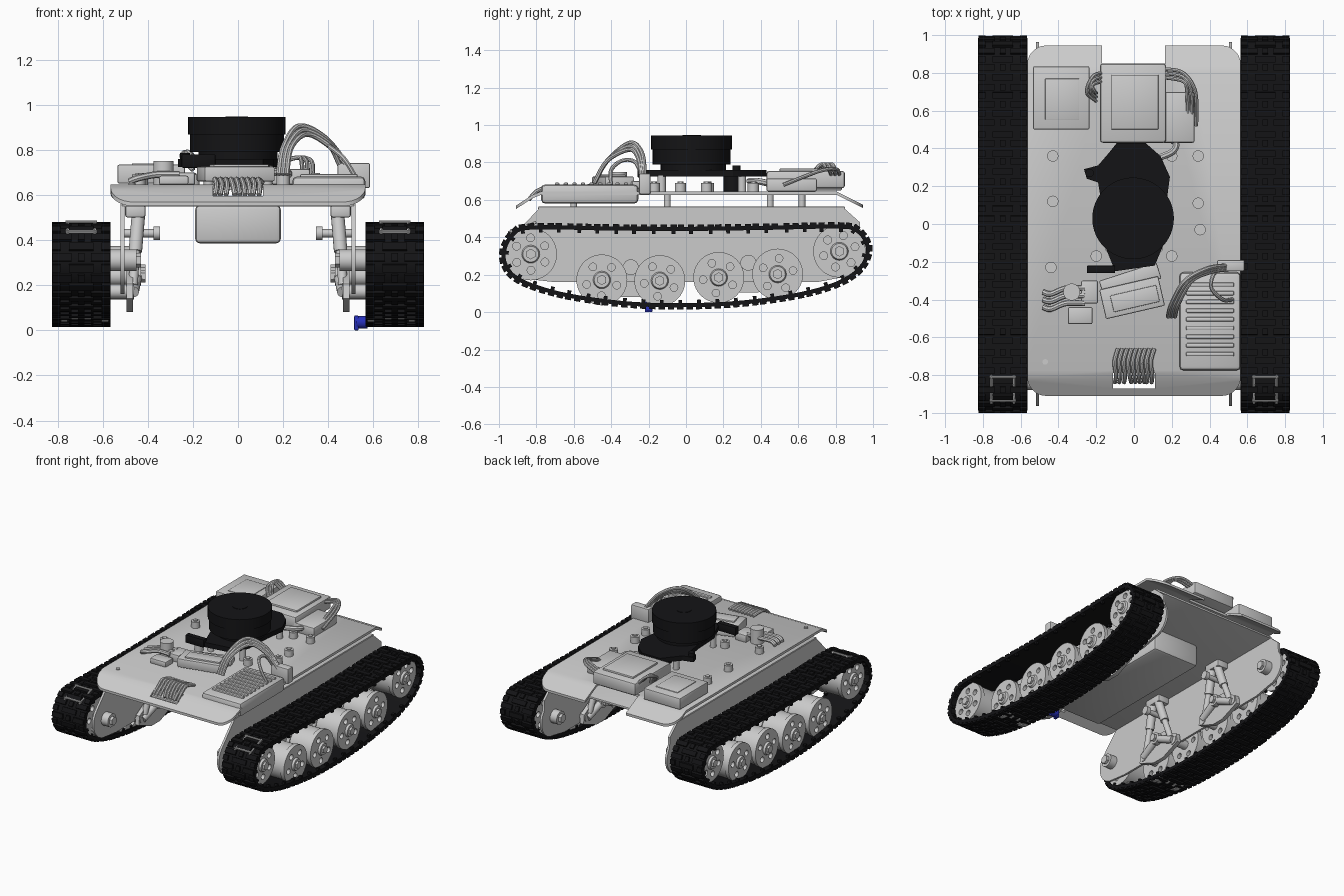
import bpy, bmesh, math, random
from mathutils import Matrix, Vector

if "Cube" in bpy.data.objects:
    bpy.data.objects.remove(bpy.data.objects["Cube"])

random.seed(4)
YZ = Matrix(((0, 0, 1, 0), (1, 0, 0, 0), (0, 1, 0, 0), (0, 0, 0, 1)))  # local xy -> world yz


def material(name, col):
    m = bpy.data.materials.new(name)
    m.diffuse_color = (*col, 1)
    m.use_nodes = True
    m.node_tree.nodes["Principled BSDF"].inputs["Base Color"].default_value = m.diffuse_color
    return m


BLACK = material("black_rubber", (0.007, 0.007, 0.008))
BLUE = material("blue_plastic", (0.02, 0.03, 0.5))


def add(name, bm, mat=None):
    me = bpy.data.meshes.new(name)
    bmesh.ops.recalc_face_normals(bm, faces=bm.faces)
    bm.to_mesh(me)
    bm.free()
    me.shade_smooth()
    me.set_sharp_from_angle(angle=math.radians(32))
    if mat:
        me.materials.append(mat)
    ob = bpy.data.objects.new(name, me)
    bpy.context.collection.objects.link(ob)
    return ob


def box(name, lo, hi, rot=0, bevel=0.008, mat=None):
    lo, hi = Vector(lo), Vector(hi)
    bm = bmesh.new()
    bmesh.ops.create_cube(bm, matrix=Matrix.Diagonal((*(hi - lo), 1)))
    if bevel:
        bmesh.ops.bevel(bm, geom=bm.edges[:], offset=bevel, segments=2, affect='EDGES', profile=0.5)
    bm.transform(Matrix.Translation((lo + hi) / 2) @ Matrix.Rotation(math.radians(rot), 4, 'Z'))
    return add(name, bm, mat)


def rod(name, a, b, r, segs=24, r2=None, mat=None):
    a, b = Vector(a), Vector(b)
    bm = bmesh.new()
    bmesh.ops.create_cone(bm, cap_ends=True, segments=segs, radius1=r, radius2=r if r2 is None else r2,
                          depth=(b - a).length)
    bm.transform(Matrix.Translation((a + b) / 2) @ (b - a).to_track_quat('Z', 'Y').to_matrix().to_4x4())
    return add(name, bm, mat)


def curve_bmesh(cu, loops, cyclic, m=Matrix()):
    for pts in loops:
        sp = cu.splines.new('POLY')
        sp.points.add(len(pts) - 1)
        for p, q in zip(sp.points, pts):
            p.co = (*q, 0, 1) if len(q) == 2 else (*q, 1)
        sp.use_cyclic_u = cyclic
    tmp = bpy.data.objects.new("tmp", cu)
    bpy.context.collection.objects.link(tmp)
    me = bpy.data.meshes.new_from_object(tmp.evaluated_get(bpy.context.evaluated_depsgraph_get()))
    bpy.data.objects.remove(tmp)
    bm = bmesh.new()
    bm.from_mesh(me)
    bpy.data.meshes.remove(me)
    bmesh.ops.remove_doubles(bm, verts=bm.verts, dist=1e-5)
    bm.transform(m)
    return bm


def plate(loops, thick, m=Matrix()):
    cu = bpy.data.curves.new("outline", 'CURVE')
    cu.dimensions, cu.fill_mode, cu.extrude = '2D', 'BOTH', thick / 2
    return curve_bmesh(cu, loops, True, m)


def smooth_path(pts, n, closed=False):
    P = [Vector(p) for p in pts]
    P = [P[-1]] + P + P[:2] if closed else [P[0]] + P + [P[-1]]
    out = []
    for a, b, c, d in zip(P, P[1:], P[2:], P[3:]):
        for t in (k / n for k in range(n)):
            out.append(0.5 * (2 * b + (c - a) * t + (2*a - 5*b + 4*c - d) * t*t + (3*b - a - 3*c + d) * t**3))
    return out if closed else out + [P[-1]]


def cable(name, pts, r=0.012, mat=None):
    cu = bpy.data.curves.new("path", 'CURVE')
    cu.dimensions, cu.bevel_depth, cu.bevel_resolution, cu.use_fill_caps = '3D', r, 2, True
    return add(name, curve_bmesh(cu, [smooth_path(pts, 8)], False), mat)


def circle(x, y, r, n=40, a0=0, a1=360):
    k = n if a1 - a0 == 360 else n - 1
    return [(x + r * math.cos(math.radians(a0 + (a1 - a0) * i / k)),
             y + r * math.sin(math.radians(a0 + (a1 - a0) * i / k))) for i in range(n)]


# ---------- tracks ----------
LOOP = [(-.83, .475), (-.4, .47), (0, .468), (.4, .473), (.83, .48), (.93, .455), (.99, .375), (.99, .29), (.93, .2),
        (.8, .125), (.6, .07), (.3, .028), (0, .014), (-.3, .022), (-.6, .06), (-.8, .11), (-.93, .17), (-.99, .25),
        (-.995, .34), (-.94, .435)]
dense = smooth_path(LOOP, 30, True)
dense.append(dense[0])
total, N = sum((b - a).length for a, b in zip(dense, dense[1:])), 88
links, run = [], 0
for a, b in zip(dense, dense[1:]):
    if run >= total / N * len(links) and len(links) < N:
        t = (b - a).normalized()
        links.append((a, t, Vector((-t.y, t.x))))
    run += (b - a).length


def track(side):
    cx = side * 0.695
    bm = bmesh.new()
    rings = [[bm.verts.new((cx + x, *(p - n * o))) for x, o in ((-.13, .012), (.13, .012), (.13, .034), (-.13, .034))]
             for p, t, n in links]
    for r, q in zip(rings, rings[1:] + rings[:1]):
        for k in range(4):
            bm.faces.new((r[k], r[k - 1], q[k - 1], q[k]))
    for i, (p, t, n) in enumerate(links):
        rot = Matrix(((1, 0, 0, 0), (0, t.x, n.x, 0), (0, t.y, n.y, 0), (0, 0, 0, 1)))
        pads = ((-.085, .085), (.085, .085), (0, .03)) if i % 2 else ((0, .11), (-.11, .038), (.11, .038))
        parts = [(x, w, .034, .008, .016) for x, w in pads] + [(x, .02, .02, .041, .02) for x in (-.118, .118) if i % 2]
        for x, w, l, off, h in parts:
            c = p - n * off
            bmesh.ops.create_cube(bm, matrix=Matrix.Translation((cx + x, c.x, c.y)) @ rot @ Matrix.Diagonal((w, l, h, 1)))
    add("track", bm, BLACK)
    # bright joining pins near the front of the track
    for dx in (-.06, .06):
        rod("track_joint_bar", (cx + dx, -.95, .425), (cx + dx, -.80, .48), .007, 8)
    for y, z in ((-.935, .437), (-.81, .479)):
        rod("track_joint_pin", (cx - .07, y, z), (cx + .07, y, z), .007, 8)


# ---------- wheels, side plates and suspension ----------
def wheel(name, s, y, z, r, holes, turn):
    rod(name + "_drum", (s * .60, y, z), (s * .755, y, z), r * .95, 40)
    ring = [circle(y + .62 * r * math.cos(a), z + .62 * r * math.sin(a), r * .15, 14)
            for a in (turn + 2 * math.pi * k / holes for k in range(holes))]
    for x in (.59, .77):
        add(name + "_disc", plate([circle(y, z, r)] + ring, .03, Matrix.Translation((s * x, 0, 0)) @ YZ))
    rod(name + "_hub", (s * .78, y, z), (s * .80, y, z), r * .36, 24, r * .3)
    rod(name + "_nut", (s * .79, y, z), (s * .815, y, z), r * .2, 6)
    rod(name + "_axle", (s * .46, y, z), (s * .6, y, z), .032)


SIDE = [(-.78, .56), (.84, .56), (.93, .48)] + circle(.83, .32, .135, 9, 40, -90)
SIDE += [(.7, .16), (-.7, .16)] + circle(-.83, .31, .135, 9, 270, 140)
for s in (-1, 1):
    track(s)
    add("side_plate", plate([SIDE], .016, Matrix.Translation((s * .512, 0, 0)) @ YZ))
    for y, z in ((-.45, .172), (-.14, .168), (.175, .185), (.49, .203)):
        wheel("road_wheel", s, y, z, .136, 5, random.random())
    for y, z in ((-.83, .31), (.82, .325)):
        wheel("end_wheel", s, y, z, .14, 6, random.random())
        rod("end_shaft", (s * .45, y, z), (s * .575, y, z), .048)
        rod("shaft_nut", (s * .43, y, z), (s * .455, y, z), .032, 6)
    for y, z in ((-.295, .17), (.333, .194)):
        rocker = [(y - .2, z - .03), (y - .05, z - .09), (y + .05, z - .09), (y + .2, z - .03), (y + .19, z + .035),
                  (y + .06, z + .11), (y - .06, z + .11), (y - .19, z + .035)]
        add("bogie_rocker", plate([rocker], .03, Matrix.Translation((s * .48, 0, 0)) @ YZ))
        rod("bogie_pivot", (s * .43, y, z + .07), (s * .58, y, z + .07), .042)
        rod("bogie_pivot_nut", (s * .41, y, z + .07), (s * .435, y, z + .07), .028, 6)
        for d in (-1, 1):
            rod("swing_arm", (s * .45, y, z + .07), (s * .465, y + d * .155, z), .026, 16)
            rod("spring_strut", (s * .445, y + d * .03, .5), (s * .465, y + d * .13, z + .03), .021, 16)
            rod("strut_sleeve", (s * .44, y + d * .025, .53), (s * .455, y + d * .08, .35), .03, 16)
        rod("strut_crossbar", (s * .35, y, .43), (s * .51, y, .43), .018, 16)
        rod("crossbar_cap", (s * .345, y, .43), (s * .375, y, .43), .03, 16)
        box("strut_bracket", (min(s * .41, s * .5), y - .07, .5), (max(s * .41, s * .5), y + .07, .555), 0, .01)
rod("blue_clip_pin", (.525, -.2, .035), (.575, -.2, .035), .028, 12, mat=BLUE)
box("blue_clip_tab", (.515, -.22, 0), (.535, -.18, .065), 0, .004, BLUE)

# ---------- lower hull and bent top deck ----------
box("lower_deck", (-.515, -.79, .548), (.515, .85, .564), 0, .004)
box("underside_box", (-.19, -.6, .385), (.19, .45, .555), 0, .02)
deck = circle(.465, -.81, .1, 8, 270, 360) + circle(.465, .845, .1, 8, 0, 90) + [(.165, .945), (.165, .78),
       (-.17, .78), (-.17, .945)] + circle(-.465, .845, .1, 8, 90, 180) + circle(-.465, -.81, .1, 8, 180, 270)
bm = plate([deck, [(-.11, -.87), (.11, -.87), (.11, -.79), (-.11, -.79)]], .018, Matrix.Translation((0, 0, .636)))
for y in (-.82, -.775, .805, .84):
    bmesh.ops.bisect_plane(bm, geom=bm.verts[:] + bm.edges[:] + bm.faces[:], plane_co=(0, y, 0), plane_no=(0, 1, 0))
for v in bm.verts:
    y = v.co.y
    v.co.z -= .4 * max(0, -.775 - y) + .25 * max(0, -.82 - y) + .5 * max(0, y - .805)
add("top_deck", bm)
for x in (-.43, .43):
    for y in (-.6, -.1, .45, .62):
        rod("deck_standoff", (x, y, .56), (x, y, .63), .018, 12)
for x, y in ((-.43, .36), (-.43, .12), (.34, .36), (.34, .11), (.35, -.03), (-.44, -.23), (-.2, -.17), (.2, -.17), (.2, .36)):
    rod("deck_stud", (x, y, .64), (x, y, .69), .03, 20)
    rod("stud_screw", (x, y, .69), (x, y, .697), .016, 6)
for x, y in ((-.47, -.73), (.37, -.74)):
    rod("deck_screw", (x, y, .64), (x, y, .652), .015, 12)

# ---------- scanner turret ----------
base = [(-.09, .43), (.06, .43), (.14, .36), (.19, .25), (.17, .1), (.16, -.1), (.11, -.22), (-.1, -.25), (-.16, -.1),
        (-.17, .1), (-.19, .22), (-.25, .24), (-.265, .29), (-.19, .31), (-.13, .38)]
add("scanner_base", plate([base], .035, Matrix.Translation((0, 0, .742))), BLACK)
rod("scanner_neck", (0, .04, .755), (0, .04, .8), .175, 48, mat=BLACK)
rod("scanner_drum", (-.005, .03, .79), (-.005, .03, .868), .208, 64, mat=BLACK)
rod("scanner_cap", (-.005, .03, .868), (-.005, .03, .945), .216, 64, mat=BLACK)
rod("scanner_cap_boss", (-.005, .03, .94), (-.005, .03, .948), .05, 32, mat=BLACK)
rod("scanner_motor", (0, .25, .645), (0, .25, .73), .05, 32, mat=BLACK)
rod("scanner_ear_screw", (-.235, .27, .75), (-.235, .27, .785), .022, 16, mat=BLACK)
box("scanner_front_tab", (-.25, -.26, .72), (-.1, -.22, .78), 0, .006, BLACK)
for x, y in ((-.13, -.13), (.13, -.13), (-.13, .3), (.13, .3)):
    rod("scanner_leg", (x, y, .64), (x, y, .73), .022, 16)

# ---------- rear electronics ----------
box("rear_main_box", (-.18, .43, .662), (.17, .85, .755), 0, .015)
box("rear_main_lid", (-.12, .5, .75), (.13, .79, .768), 0, .006)
box("rear_left_box", (-.535, .5, .65), (-.235, .835, .735), 0, .01)
box("rear_left_label", (-.47, .55, .73), (-.29, .77, .74), 0, .004)
box("rear_right_box", (.15, .43, .645), (.32, .7, .715), 0, .01)
for k in range(3):
    o = k * .022
    cable("rear_cable", [(.16, .82 - o, .735), (.26, .80 - o, .765), (.325 - o, .7, .75), (.33 - o, .52, .68)], .01)
    cable("rear_loop_cable", [(-.17, .8 - o, .74), (-.22, .78 - o, .79), (-.25 + o, .7, .77), (-.2, .65 + o, .71)], .01)
cable("scanner_cable", [(.15, .47, .67), (.22, .43, .69), (.2, .38, .7), (.1, .34, .7)], .018)

# ---------- front electronics ----------
box("vented_case", (.24, -.775, .58), (.565, -.255, .682), 0, .022)
for k in range(9):
    box("case_vent", (.275, -.70 + k * .046, .675), (.53, -.677 + k * .046, .693), 0, .007)
box("side_connector", (.44, -.25, .63), (.585, -.19, .742), 0, .008)
for k in range(3):
    o = k * .018
    cable("arched_cable", [(.18 + o, -.49, .69), (.2 + o, -.42, .81), (.27 + o, -.3, .905 - o), (.39 + o / 2, -.235 - o / 2, .85 - o),
                           (.5, -.22 - o / 2, .71)], .012)
cable("small_arched_cable", [(.46, -.23, .71), (.42, -.27, .8), (.41, -.34, .81), (.47, -.4, .76), (.52, -.4, .68)], .011)
box("front_module", (-.17, -.47, .66), (.15, -.31, .725), 13, .008)
box("front_module_lid", (-.12, -.44, .72), (.13, -.35, .735), 13, .004)
box("front_module_strip", (-.18, -.34, .66), (.14, -.25, .70), 18, .008)
box("front_small_module", (-.35, -.53, .645), (-.22, -.44, .685), 0, .008)
rod("front_capacitor", (-.33, -.36, .64), (-.33, -.36, .75), .045)
box("front_terminal", (-.28, -.42, .645), (-.19, -.3, .70), 0, .008)
for k in range(3):
    y = -.34 - k * .04
    cable("terminal_cable", [(-.26, y, .69), (-.36, y, .69), (-.44, y - .03, .675), (-.48, y - .02, .66)], .015)
for k in range(9):
    x = -.095 + k * .024
    cable("ribbon_wire", [(x + .01, -.66, .655), (x - .008, -.73, .67), (x, -.8, .645), (x + random.uniform(-.01, .01), -.84, .6)], .011)
